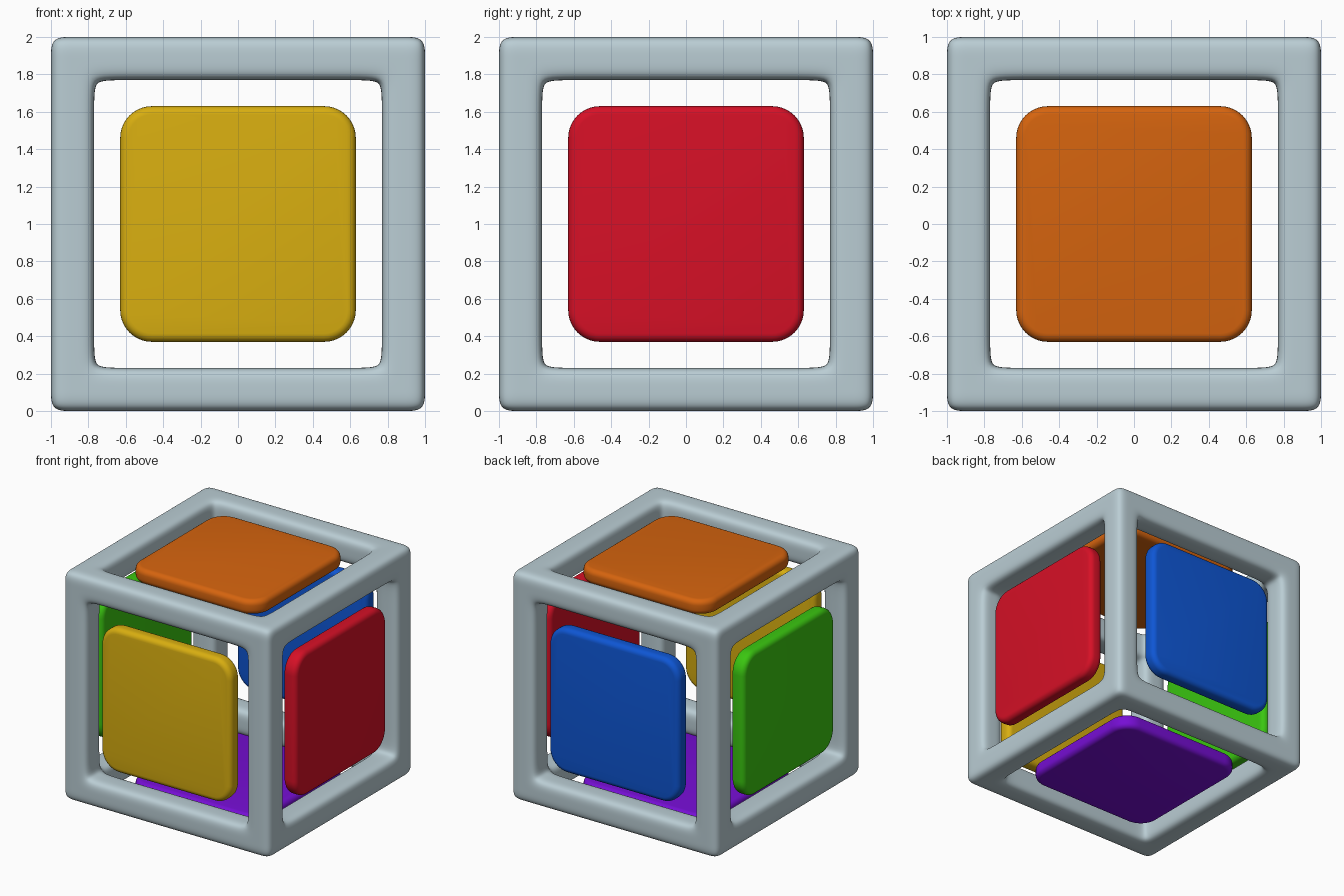
import bpy, bmesh
from mathutils import Vector

if "Cube" in bpy.data.objects:
    bpy.data.objects.remove(bpy.data.objects["Cube"])


def material(name, rgb):
    lin = [((c / 255 + 0.055) / 1.055) ** 2.4 if c > 10 else c / 255 / 12.92 for c in rgb]
    m = bpy.data.materials.new(name)
    m.diffuse_color = (*lin, 1)
    m.use_nodes = True
    m.node_tree.nodes["Principled BSDF"].inputs["Base Color"].default_value = m.diffuse_color
    return m


def finish(name, bm, mat):
    bmesh.ops.recalc_face_normals(bm, faces=bm.faces)
    me = bpy.data.meshes.new(name)
    bm.to_mesh(me)
    bm.free()
    me.materials.append(mat)
    for p in me.polygons:
        p.use_smooth = True
    ob = bpy.data.objects.new(name, me)
    bpy.context.collection.objects.link(ob)
    return ob


# Open cube frame: skin of a block lattice, rounded by subdivision
C = [-1, -0.885, -0.77, -0.655, 0.655, 0.77, 0.885, 1]
N = len(C) - 1


def solid(cell):
    if any(i < 0 or i >= N for i in cell):
        return False
    return sum(i < 2 or i >= N - 2 for i in cell) >= 2


bm = bmesh.new()
verts = {}


def vert(key):
    if key not in verts:
        verts[key] = bm.verts.new((C[key[0]], C[key[1]], C[key[2]] + 1))
    return verts[key]


for cell in [(i, j, k) for i in range(N) for j in range(N) for k in range(N)]:
    if not solid(cell):
        continue
    for axis in range(3):
        u, v = (axis + 1) % 3, (axis + 2) % 3
        for side in (0, 1):
            near = list(cell)
            near[axis] += 1 if side else -1
            if solid(near):
                continue
            ring = []
            for du, dv in ((0, 0), (1, 0), (1, 1), (0, 1)):
                k = list(cell)
                k[axis] += side
                k[u] += du
                k[v] += dv
                ring.append(vert(tuple(k)))
            bm.faces.new(ring if side else ring[::-1])
frame = finish("cube_frame", bm, material("pale blue grey", (186, 205, 212)))
sub = frame.modifiers.new("rounding", 'SUBSURF')
sub.levels = sub.render_levels = 3


# Six rounded square panels, one floating in each opening
HALF, THICK, CORNER, EDGE = 0.63, 0.13, 0.17, 0.045


def panel(name, direction, mat):
    bm = bmesh.new()
    bmesh.ops.create_cube(bm, size=1)
    bmesh.ops.scale(bm, vec=(2 * HALF, 2 * HALF, THICK), verts=bm.verts)
    upright = [e for e in bm.edges if abs(e.verts[0].co.z - e.verts[1].co.z) > 0.01]
    bmesh.ops.bevel(bm, geom=upright, offset=CORNER, segments=10, profile=0.5, affect='EDGES')
    rims = [e for e in bm.edges if abs(e.verts[0].co.z - e.verts[1].co.z) < 0.001]
    bmesh.ops.bevel(bm, geom=rims, offset=EDGE, segments=5, profile=0.5, affect='EDGES')
    d = Vector(direction)
    rot = d.to_track_quat('Z', 'Y').to_matrix()
    for v in bm.verts:
        v.co = rot @ v.co + d * (1 - THICK / 2) + Vector((0, 0, 1))
    ob = finish(name, bm, mat)
    bpy.ops.object.select_all(action='DESELECT')
    ob.select_set(True)
    bpy.context.view_layer.objects.active = ob
    bpy.ops.object.shade_smooth_by_angle(angle=0.6)


for name, direction, colour, rgb in (
    ("front_panel", (0, -1, 0), "yellow", (216, 174, 16)),
    ("back_panel", (0, 1, 0), "blue", (14, 86, 212)),
    ("right_panel", (1, 0, 0), "red", (214, 16, 38)),
    ("left_panel", (-1, 0, 0), "green", (58, 198, 16)),
    ("top_panel", (0, 0, 1), "orange", (214, 100, 14)),
    ("bottom_panel", (0, 0, -1), "purple", (118, 14, 212)),
):
    panel(name, direction, material(colour, rgb))
